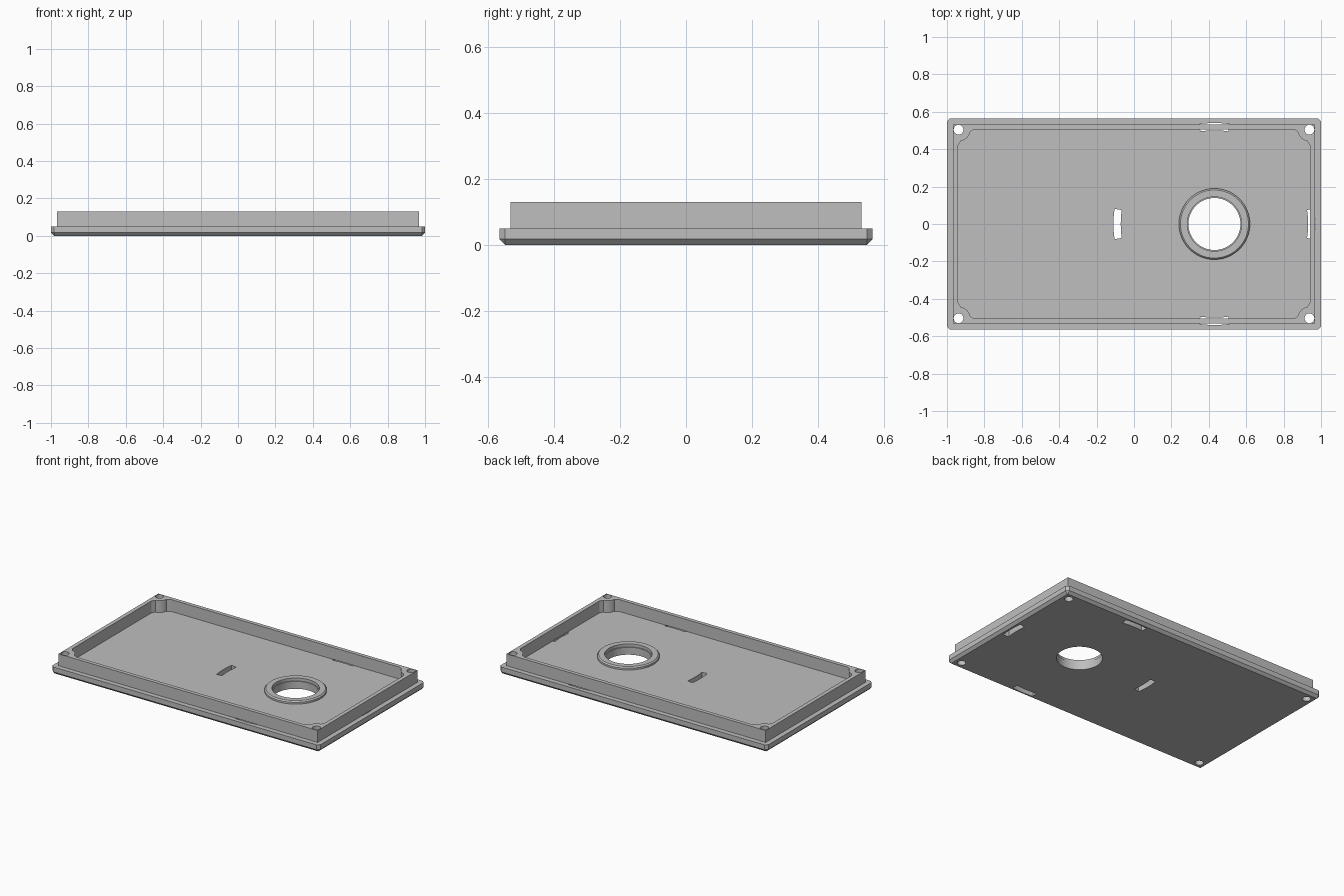
import bpy, bmesh
from math import cos, sin, pi, radians

if "Cube" in bpy.data.objects:
    bpy.data.objects.remove(bpy.data.objects["Cube"])

grey = bpy.data.materials.new("plain grey")
grey.use_nodes = True
colour = (0.52, 0.52, 0.52, 1)
grey.diffuse_color = colour
grey.node_tree.nodes["Principled BSDF"].inputs["Base Color"].default_value = colour

FLOOR, TOP = 0.05, 0.13
HOLE_X = 0.43
INX, INY = 0.94, 0.506


def make(name, bm):
    bmesh.ops.recalc_face_normals(bm, faces=bm.faces)
    mesh = bpy.data.meshes.new(name)
    bm.to_mesh(mesh)
    bm.free()
    mesh.materials.append(grey)
    obj = bpy.data.objects.new(name, mesh)
    bpy.context.collection.objects.link(obj)
    return obj


def prism(name, points, z0, z1):
    bm = bmesh.new()
    base = bm.faces.new([bm.verts.new((x, y, z0)) for x, y in points])
    out = bmesh.ops.extrude_face_region(bm, geom=[base])
    bmesh.ops.translate(bm, vec=(0, 0, z1 - z0),
                        verts=[g for g in out["geom"] if isinstance(g, bmesh.types.BMVert)])
    return make(name, bm)


def arc(cx, cy, r, a0, a1, n):
    return [(cx + r * cos(a0 + (a1 - a0) * i / n),
             cy + r * sin(a0 + (a1 - a0) * i / n)) for i in range(n + 1)]


def disc(cx, cy, r, n=64):
    return arc(cx, cy, r, 0, 2 * pi, n)[:-1]


def rect(x, y):
    return [(-x, -y), (x, -y), (x, y), (-x, y)]


def cut(obj, cutter):
    cutter.hide_render = True
    cutter.hide_set(True)
    cutter.display_type = 'WIRE'
    mod = obj.modifiers.new(cutter.name, 'BOOLEAN')
    mod.operation = 'DIFFERENCE'
    mod.solver = 'EXACT'
    mod.object = cutter


# Base plate with chamfered lower and vertical edges
plate = prism("base_plate", rect(1, 0.565), 0, FLOOR)
bm = bmesh.new()
bm.from_mesh(plate.data)
edges = [e for e in bm.edges if min(v.co.z for v in e.verts) < 0.01]
bmesh.ops.bevel(bm, geom=edges, offset=0.017, segments=1, affect='EDGES')
bm.to_mesh(plate.data)
bm.free()

# Raised wall, its cavity bulging inwards round the corner posts
wall = prism("rim_wall", rect(0.967, 0.532), FLOOR, TOP)
cavity = []
for i, (sx, sy) in enumerate([(1, 1), (-1, 1), (-1, -1), (1, -1)]):
    bulge = [(INX, INY - 0.085)]
    bulge += arc(INX, INY, 0.065, radians(258), radians(192), 10)
    bulge += [(INX - 0.085, INY)]
    if i % 2:
        bulge.reverse()
    cavity += [(sx * x, sy * y) for x, y in bulge]
cut(wall, prism("cavity_cutter", cavity, FLOOR - 0.05, TOP + 0.05))

# Screw holes through the posts and plate
for sx in (-1, 1):
    for sy in (-1, 1):
        hole = prism("screw_hole_cutter", disc(sx * 0.938, sy * 0.504, 0.026, 32), -0.05, TOP + 0.05)
        cut(plate, hole)
        cut(wall, hole)

# Large round opening and four curved slots around it
cut(plate, prism("opening_cutter", disc(HOLE_X, 0, 0.139), -0.05, TOP))
for k in range(4):
    a = k * pi / 2
    slot = arc(HOLE_X, 0, 0.54, a - 0.15, a + 0.15, 8) + arc(HOLE_X, 0, 0.501, a + 0.15, a - 0.15, 8)
    cut(plate, prism("slot_cutter", slot, -0.05, TOP))

# Collar around the opening, with a chamfered outer edge
profile = [(0.145, FLOOR), (0.19, FLOOR), (0.19, 0.062), (0.182, 0.07), (0.145, 0.07)]
bm = bmesh.new()
steps = 64
rings = [[bm.verts.new((HOLE_X + r * cos(2 * pi * i / steps), r * sin(2 * pi * i / steps), z))
          for r, z in profile] for i in range(steps)]
for i in range(steps):
    a, b = rings[i], rings[(i + 1) % steps]
    for j in range(len(profile)):
        k = (j + 1) % len(profile)
        bm.faces.new((a[j], b[j], b[k], a[k]))
collar = make("opening_collar", bm)

# Smooth the round surfaces, keep the edges sharp
bpy.ops.object.select_all(action='DESELECT')
for obj in (plate, wall, collar):
    # Bake the cuts into the mesh
    graph = bpy.context.evaluated_depsgraph_get()
    mesh = bpy.data.meshes.new_from_object(obj.evaluated_get(graph))
    obj.modifiers.clear()
    obj.data = mesh
    obj.select_set(True)
bpy.context.view_layer.objects.active = plate
bpy.ops.object.shade_smooth_by_angle(angle=radians(25))

# Cutters are no longer needed
for obj in [o for o in bpy.data.objects if "_cutter" in o.name]:
    bpy.data.objects.remove(obj)
